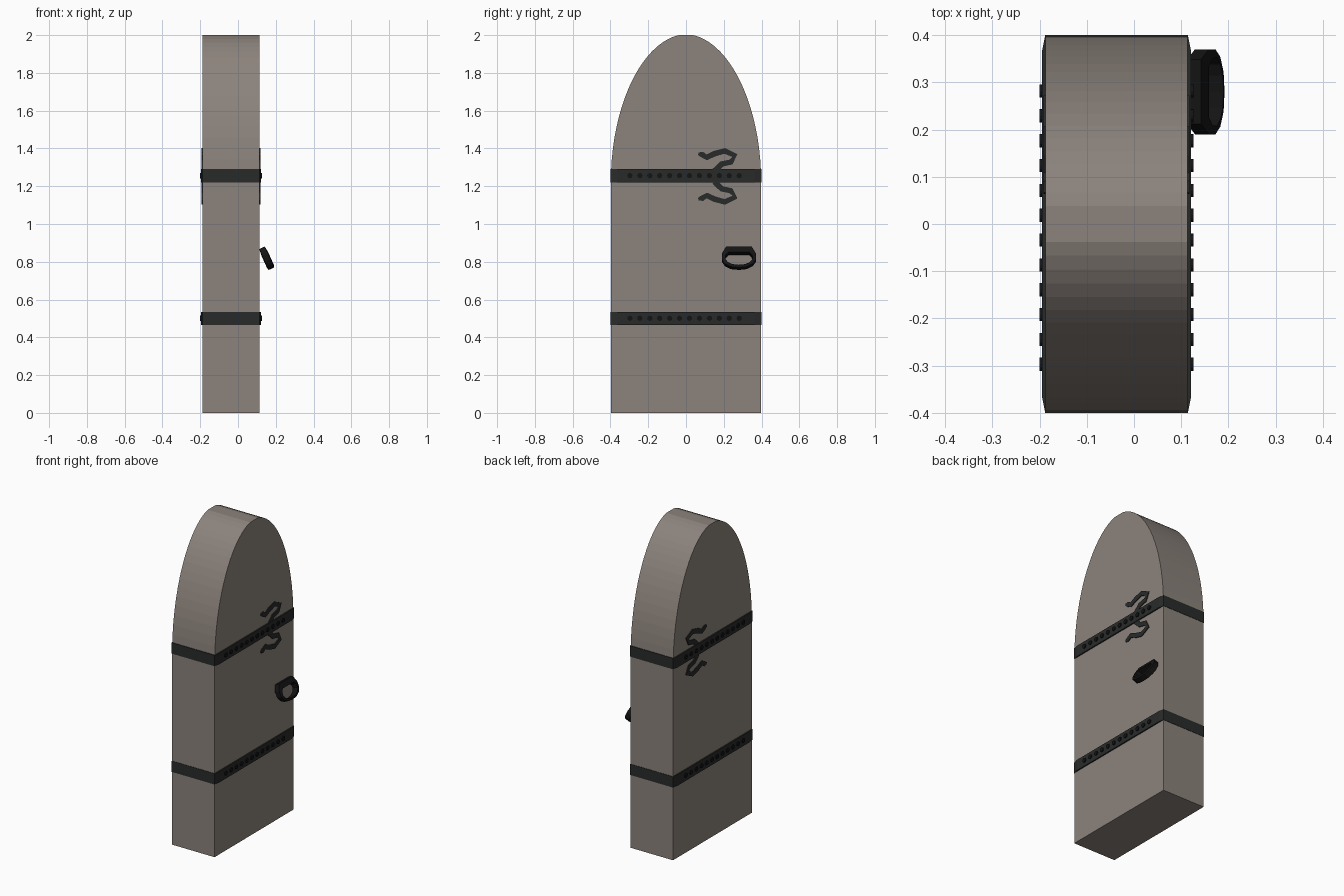
import bpy, bmesh, math
from mathutils import Vector, Matrix

if "Cube" in bpy.data.objects:
    bpy.data.objects.remove(bpy.data.objects["Cube"])

CX = -0.037  # middle of the door thickness


def material(name, rgb):
    m = bpy.data.materials.new(name)
    m.diffuse_color = (*rgb, 1)
    m.use_nodes = True
    m.node_tree.nodes["Principled BSDF"].inputs["Base Color"].default_value = m.diffuse_color
    return m


STONE = material("weathered_wood", (0.26, 0.225, 0.2))
IRON = material("dark_iron", (0.022, 0.023, 0.023))
BLACK = material("black_iron", (0.007, 0.007, 0.007))


def finish(name, bm, mat):
    bmesh.ops.recalc_face_normals(bm, faces=bm.faces)
    me = bpy.data.meshes.new(name)
    bm.to_mesh(me)
    bm.free()
    me.materials.append(mat)
    ob = bpy.data.objects.new(name, me)
    bpy.context.collection.objects.link(ob)
    return ob


def extrude(bm, points, offset):
    """Closed 3D outline pushed along an offset."""
    f = bm.faces.new([bm.verts.new(p) for p in points])
    r = bmesh.ops.extrude_face_region(bm, geom=[f])
    vs = [v for v in r["geom"] if isinstance(v, bmesh.types.BMVert)]
    bmesh.ops.translate(bm, verts=vs, vec=offset)


# Arched door slab
N = 20
arch = []
for i in range(N):
    a = math.radians(84) * i / (N - 1)
    arch.append((0.398 * math.cos(a) ** 1.04, 1.22 + 0.78 * math.sin(a) / math.sin(math.radians(84))))
outline = [(0.398, 0)] + arch + [(-y, z) for y, z in reversed(arch)] + [(-0.398, 0)]
bm = bmesh.new()
extrude(bm, [(CX - 0.15, y, z) for y, z in outline], (0.3, 0, 0))
finish("door_slab", bm, STONE)

# Iron straps with chamfered corners
for label, z0 in (("lower", 0.465), ("upper", 1.22)):
    bm = bmesh.new()
    quarter = [(0.158, 0.365), (0.151, 0.4)]
    ring = quarter + [(-x, y) for x, y in reversed(quarter)]
    ring += [(-x, -y) for x, y in ring]
    extrude(bm, [(CX + x, y, z0) for x, y in ring], (0, 0, 0.07))
    finish(label + "_strap", bm, IRON)

    # Rivets running through to both faces
    bm = bmesh.new()
    for i in range(12):
        y = -0.297 + i * 0.0526
        for s in (-1, 1):
            m = Matrix.Translation((CX + s * 0.158, y, z0 + 0.036)) @ Matrix.Rotation(math.pi / 2, 4, "Y")
            bmesh.ops.create_cone(bm, cap_ends=True, segments=12, radius1=0.014,
                                  radius2=0.014, depth=0.011, matrix=m)
    finish(label + "_rivets", bm, BLACK)

# Wavy iron scrolls, above and below the upper strap on both faces
path = [Vector(p) for p in ((0.065, 1.372), (0.085, 1.368), (0.11, 1.353), (0.15, 1.372), (0.205, 1.387),
                            (0.259, 1.362), (0.238, 1.328), (0.19, 1.318), (0.15, 1.28))]
left, right = [], []
for i, p in enumerate(path):
    d = (path[min(i + 1, len(path) - 1)] - path[max(i - 1, 0)]).normalized()
    n = Vector((-d.y, d.x)) * (0.007 if i == 0 else 0.015)
    left.append(p + n)
    right.append(p - n)
bm = bmesh.new()
for s in (-1, 1):
    for flip in (False, True):
        rows = [[bm.verts.new((CX + s * x, p.x, 2.504 - p.y if flip else p.y))
                 for p, x in ((l, 0.145), (l, 0.155), (r, 0.155), (r, 0.145))]
                for l, r in zip(left, right)]
        for a, b in zip(rows, rows[1:]):
            for k in range(4):
                bm.faces.new((a[k], a[k - 1], b[k - 1], b[k]))
        bm.faces.new(rows[0])
        bm.faces.new(rows[-1])
finish("scrolls", bm, IRON)

# Tilted D-shaped pull handle on the right face
half = [((0.068, 0.0), (0.055, 0.034)), ((0.09, 0.04), (0.07, 0.05)), ((0.09, 0.075), (0.073, 0.074)),
        ((0.074, 0.1), (0.058, 0.092)), ((0.042, 0.117), (0.034, 0.104)), ((0, 0.122), (0, 0.108))]
loop = half + [((-o[0], o[1]), (-i[0], i[1])) for o, i in reversed(half[:-1])]
down, norm = Vector((0.41, 0, -0.91)), Vector((0.91, 0, 0.41))
base = Vector((0.109, 0.28, 0.866))
bm = bmesh.new()
rows = []
for o, i in loop:
    rows.append([bm.verts.new(base + Vector((0, p[0], 0)) + down * p[1] + norm * h)
                 for p, h in ((o, 0.004), (o, 0.036), (i, 0.04), (i, 0.0))])
for j, a in enumerate(rows):
    b = rows[(j + 1) % len(rows)]
    for k in range(4):
        bm.faces.new((a[k], a[k - 1], b[k - 1], b[k]))
finish("pull_handle", bm, BLACK)
